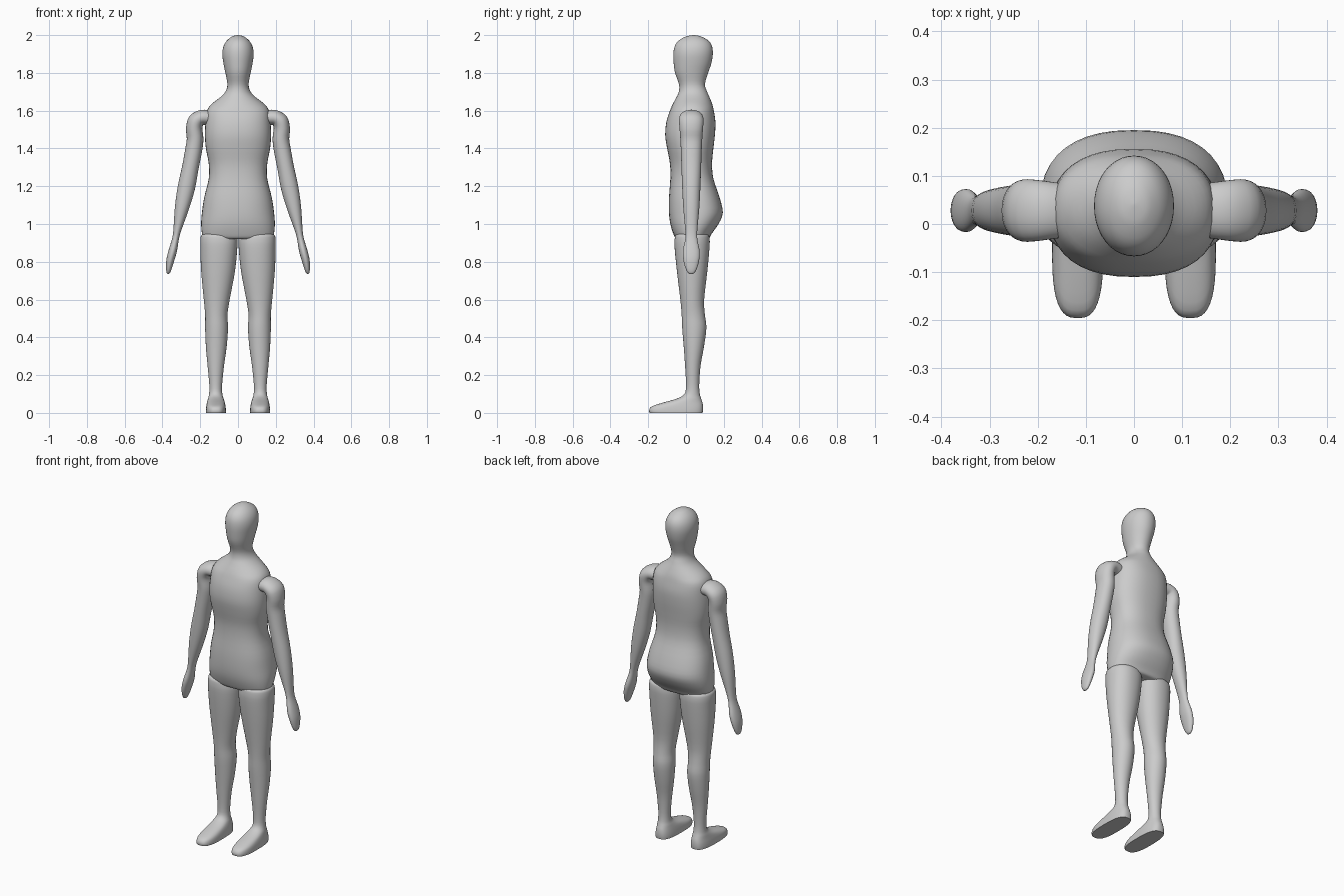
import bpy, bmesh, math
from mathutils import Vector

SEG, STEPS = 40, 3


def catmull(a, b, c, d, t):
    return tuple(0.5 * (2*q + (r-p)*t + (2*p-5*q+4*r-s)*t*t + (3*q-p-3*r+s)*t**3)
                 for p, q, r, s in zip(a, b, c, d))


def loft(name, rings, mirror=False):
    """Skin rings (cx, cy, cz, ux, uz, half_y, exponent), smoothly interpolated."""
    fine, last = [], len(rings) - 1
    for i in range(last):
        pts = [rings[max(0, min(last, i + k))] for k in (-1, 0, 1, 2)]
        fine += [catmull(*pts, s / STEPS) for s in range(STEPS)]
    fine.append(rings[-1])
    bm = bmesh.new()
    loops = []
    for cx, cy, cz, ux, uz, hy, n in fine:
        loop = []
        for k in range(SEG):
            a = 2 * math.pi * k / SEG
            c, s = math.cos(a), math.sin(a)
            p = math.copysign(abs(c) ** (2 / n), c)
            q = math.copysign(abs(s) ** (2 / n), s)
            loop.append(bm.verts.new((cx + ux*p, cy + hy*q, cz + uz*p)))
        loops.append(loop)
    for a, b in zip(loops, loops[1:]):
        for k in range(SEG):
            j = (k + 1) % SEG
            bm.faces.new((a[k], a[j], b[j], b[k]))
    bm.faces.new(loops[0][::-1])
    bm.faces.new(loops[-1])
    bmesh.ops.recalc_face_normals(bm, faces=bm.faces)
    mesh = bpy.data.meshes.new(name)
    bm.to_mesh(mesh)
    bm.free()
    ob = bpy.data.objects.new(name, mesh)
    bpy.context.collection.objects.link(ob)
    if mirror:
        ob.modifiers.new("Mirror", 'MIRROR')
    bpy.ops.object.select_all(action='DESELECT')
    ob.select_set(True)
    bpy.context.view_layer.objects.active = ob
    bpy.ops.object.shade_smooth_by_angle(angle=math.radians(50))
    return ob


def flat(z, x0, x1, y0, y1, n=2.2):
    """Horizontal ring from its extents."""
    return ((x0+x1)/2, (y0+y1)/2, z, (x1-x0)/2, 0, (y1-y0)/2, n)


# Torso, neck and head: z, half width, front y, back y
body = [(.92, .165, -.035, .10), (.925, .183, -.055, .122), (.95, .191, -.068, .137),
        (1.0, .195, -.083, .172), (1.06, .191, -.09, .195), (1.14, .179, -.09, .178),
        (1.24, .155, -.083, .145), (1.32, .155, -.085, .138), (1.40, .170, -.10, .145),
        (1.47, .175, -.11, .153), (1.54, .172, -.104, .156), (1.60, .164, -.085, .147),
        (1.635, .140, -.07, .139), (1.67, .095, -.051, .125), (1.70, .067, -.038, .112),
        (1.74, .056, -.037, .10), (1.80, .067, -.058, .117), (1.85, .077, -.065, .134),
        (1.90, .083, -.067, .142), (1.94, .077, -.06, .138), (1.97, .060, -.04, .12),
        (1.99, .036, -.007, .086), (1.997, .019, .017, .064), (2.0, .002, .039, .043)]
loft("torso_and_head", [flat(z, -h, h, a, b, 2.35 if z < 1.62 else 2.05)
                        for z, h, a, b in body])

# Leg and foot: z, inner x, outer x, front y, back y, squareness
leg = [(0, .064, .170, -.193, .088, 2.8), (.015, .064, .170, -.195, .09, 2.8),
       (.035, .066, .168, -.180, .09, 2.7), (.055, .070, .164, -.12, .087, 2.4),
       (.075, .076, .159, -.05, .080, 2.2), (.10, .083, .153, -.008, .073, 2),
       (.15, .084, .152, .0, .070, 2), (.25, .074, .161, -.005, .077, 2),
       (.35, .060, .170, -.012, .095, 2), (.45, .053, .174, -.02, .108, 2),
       (.52, .056, .174, -.023, .100, 2), (.60, .044, .181, -.03, .096, 2),
       (.75, .016, .195, -.048, .113, 2.1), (.87, .004, .199, -.06, .124, 2.2),
       (.92, .003, .199, -.06, .125, 2.2), (.945, .012, .190, -.05, .115, 2.2),
       (.955, .05, .150, .0, .07, 2.2)]
loft("leg", [flat(*r) for r in leg], True)

# Arm and hand along a bent path: x, z, half thickness, half depth
arm = [(.14, 1.56, .038, .055), (.19, 1.564, .041, .062), (.222, 1.545, .044, .065),
       (.232, 1.505, .043, .062), (.227, 1.45, .044, .058), (.235, 1.39, .045, .055),
       (.252, 1.30, .044, .052), (.274, 1.19, .046, .048), (.298, 1.08, .037, .042),
       (.321, .97, .021, .032), (.331, .92, .018, .032), (.345, .86, .022, .044),
       (.358, .81, .021, .042), (.366, .765, .015, .030), (.369, .742, .009, .017),
       (.370, .735, .002, .004)]
rings = []
for i, (x, z, r, hy) in enumerate(arm):
    p, q = arm[max(i - 1, 0)], arm[min(i + 1, len(arm) - 1)]
    t = Vector((q[0] - p[0], q[1] - p[1])).normalized()
    rings.append((x, .028, z, -t.y * r, t.x * r, hy, 2.1))
loft("arm", rings, True)
